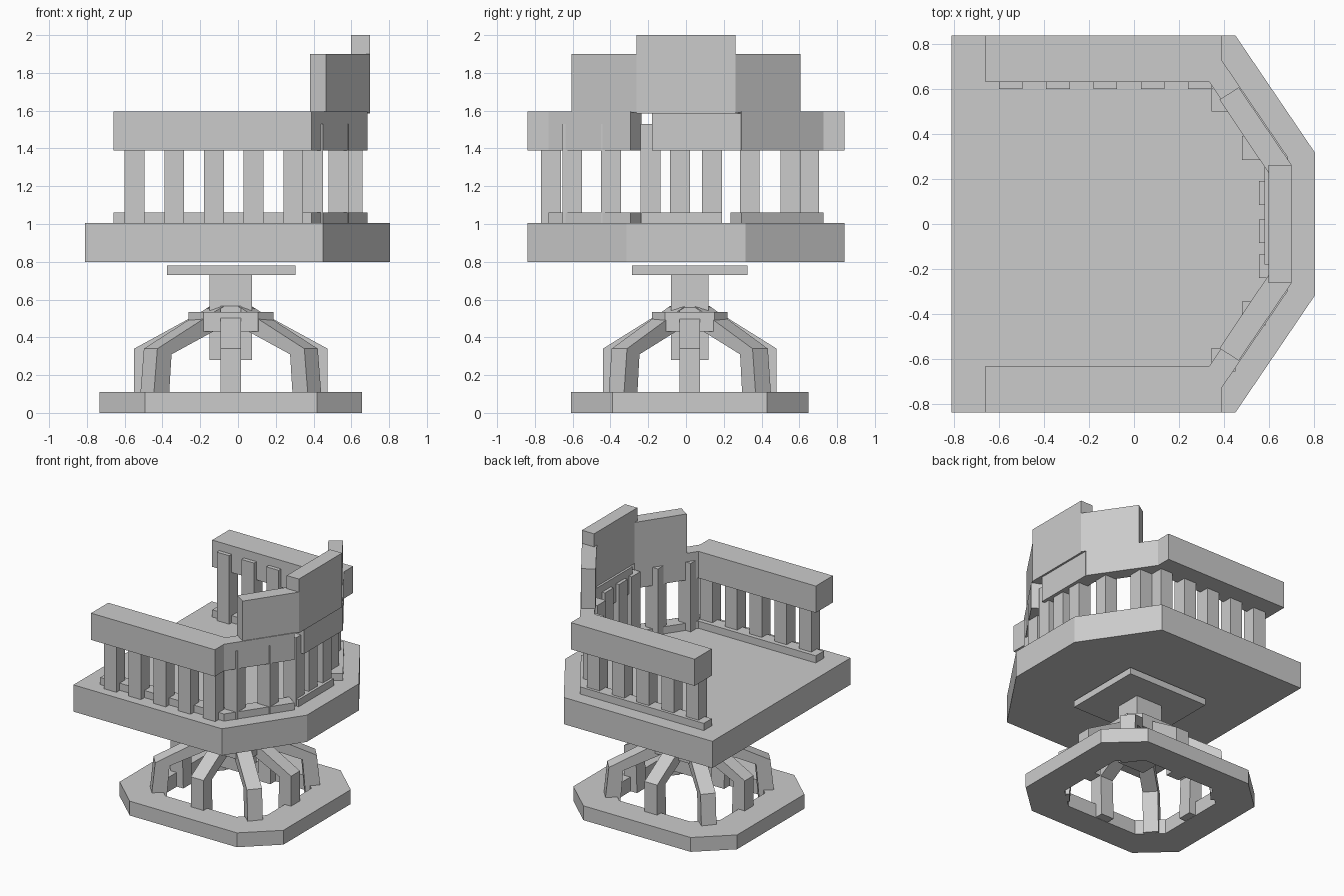
import bpy, bmesh
from math import atan2
from mathutils import Matrix, Vector

cube = bpy.data.objects.get("Cube")
if cube:
    bpy.data.objects.remove(cube, do_unlink=True)

grey = bpy.data.materials.new("plain_grey")
grey.use_nodes = True
GREY = (0.6, 0.6, 0.6, 1)
grey.diffuse_color = GREY
grey.node_tree.nodes["Principled BSDF"].inputs["Base Color"].default_value = GREY


def add(name, bm):
    bmesh.ops.recalc_face_normals(bm, faces=bm.faces)
    mesh = bpy.data.meshes.new(name)
    bm.to_mesh(mesh)
    bm.free()
    mesh.materials.append(grey)
    obj = bpy.data.objects.new(name, mesh)
    bpy.context.collection.objects.link(obj)
    return obj


def prism(name, outline, z0, z1, matrix=Matrix()):
    """Flat outline extruded between two heights, then placed by a matrix."""
    bm = bmesh.new()
    face = bm.faces.new([bm.verts.new((x, y, z0)) for x, y in outline])
    moved = bmesh.ops.extrude_face_region(bm, geom=[face])["geom"]
    verts = [v for v in moved if isinstance(v, bmesh.types.BMVert)]
    bmesh.ops.translate(bm, verts=verts, vec=(0, 0, z1 - z0))
    bm.transform(matrix)
    return add(name, bm)


def box(name, x0, x1, y0, y1, z0, z1):
    return prism(name, [(x0, y0), (x1, y0), (x1, y1), (x0, y1)], z0, z1)


def pair(name, outline, z0, z1):
    for side, s in (("left", 1), ("right", -1)):
        prism(f"{side}_{name}", [(x, y * s) for x, y in outline], z0, z1)


def octagon(hx, hy, cx, cy):
    """Rectangle with cut corners, centred on the pedestal."""
    pts = [(hx, cy - hy), (hx, hy - cy), (hx - cx, hy), (cx - hx, hy),
           (-hx, hy - cy), (-hx, cy - hy), (cx - hx, -hy), (hx - cx, -hy)]
    return [(x + CENTRE.x, y + CENTRE.y) for x, y in pts]


CENTRE = Vector((-0.038, 0.02, 0))

# Base ring: octagon with an octagonal hole
bm = bmesh.new()
loops = []
for scale in (1, 0.66):
    pts = octagon(0.695 * scale, 0.628 * scale, 0.24 * scale, 0.22 * scale)
    for z in (0, 0.11):
        loops.append([bm.verts.new((x, y, z)) for x, y in pts])
outer_low, outer_top, inner_low, inner_top = loops
for a, b in ((outer_low, outer_top), (outer_top, inner_top),
             (inner_top, inner_low), (inner_low, outer_low)):
    for i in range(8):
        j = (i + 1) % 8
        bm.faces.new((a[i], a[j], b[j], b[i]))
add("base_ring", bm)

# Eight bent legs around the hub
directions = [(1, 0), (-1, 0), (0, 1), (0, -1)]
directions += [(sx * 0.41, sy * 0.36) for sx in (1, -1) for sy in (1, -1)]
for n, (dx, dy) in enumerate(directions):
    if dx and dy:
        knee, foot = 0.565, 0.6
    else:
        knee = foot = 0.512 if dx else 0.46
    profile = [(0.1, 0.565), (knee, 0.34), (foot, 0.002),
               (foot - 0.11, 0.002), (knee - 0.1, 0.31), (0.1, 0.46)]
    stand = Matrix(((1, 0, 0, 0), (0, 0, -1, 0), (0, 1, 0, 0), (0, 0, 0, 1)))
    turn = Matrix.Rotation(atan2(dy, dx), 4, "Z")
    prism(f"leg_{n + 1}", profile, -0.054, 0.054,
          Matrix.Translation(CENTRE) @ turn @ stand)

# Hub, post and mounting plate
prism("hub", octagon(0.225, 0.2, 0.08, 0.07), 0.43, 0.535)
box("post", -0.15, 0.075, -0.08, 0.12, 0.28, 0.73)
box("mounting_plate", -0.375, 0.305, -0.285, 0.325, 0.73, 0.78)

# Seat slab with cut rear corners
prism("seat", [(-0.81, -0.838), (0.45, -0.838), (0.805, -0.315), (0.805, 0.315),
               (0.45, 0.838), (-0.81, 0.838)], 0.8, 1.005)

# Toe rails and arm rails bend around the rear corners
inner = [(0.6, 0.235), (0.335, 0.63), (-0.66, 0.63)]
bend = [(0.39, 0.727), (0.685, 0.295)]
pair("toe_rail", [(-0.66, 0.727)] + bend + inner, 1.005, 1.06)
pair("arm_rail", [(-0.66, 0.838), (0.39, 0.838)] + bend + inner, 1.39, 1.595)
box("back_toe_rail", 0.58, 0.68, -0.235, 0.19, 1.005, 1.06)
box("back_rail", 0.58, 0.685, -0.18, 0.29, 1.39, 1.585)

# Stepped backrest panels
pair("back_wing", [(0.465, 0.607), (0.38, 0.552), (0.597, 0.228), (0.7, 0.262)],
     1.59, 1.9)
box("back_panel", 0.597, 0.7, -0.262, 0.262, 1.585, 2.0)

# Slats: five per arm, two per corner, three at the back
W = 0.105
corners = [(-0.6 + 0.21 * i, y) for i in range(5) for y in (0.6, -0.768)]
corners += [(0.345, 0.5), (0.48, 0.285), (0.345, -0.655), (0.48, -0.45)]
corners += [(0.555, y) for y in (-0.24, -0.085, 0.085)]
for n, (x, y) in enumerate(corners):
    box(f"slat_{n + 1}", x, x + W, y, y + W, 1.005, 1.53)
